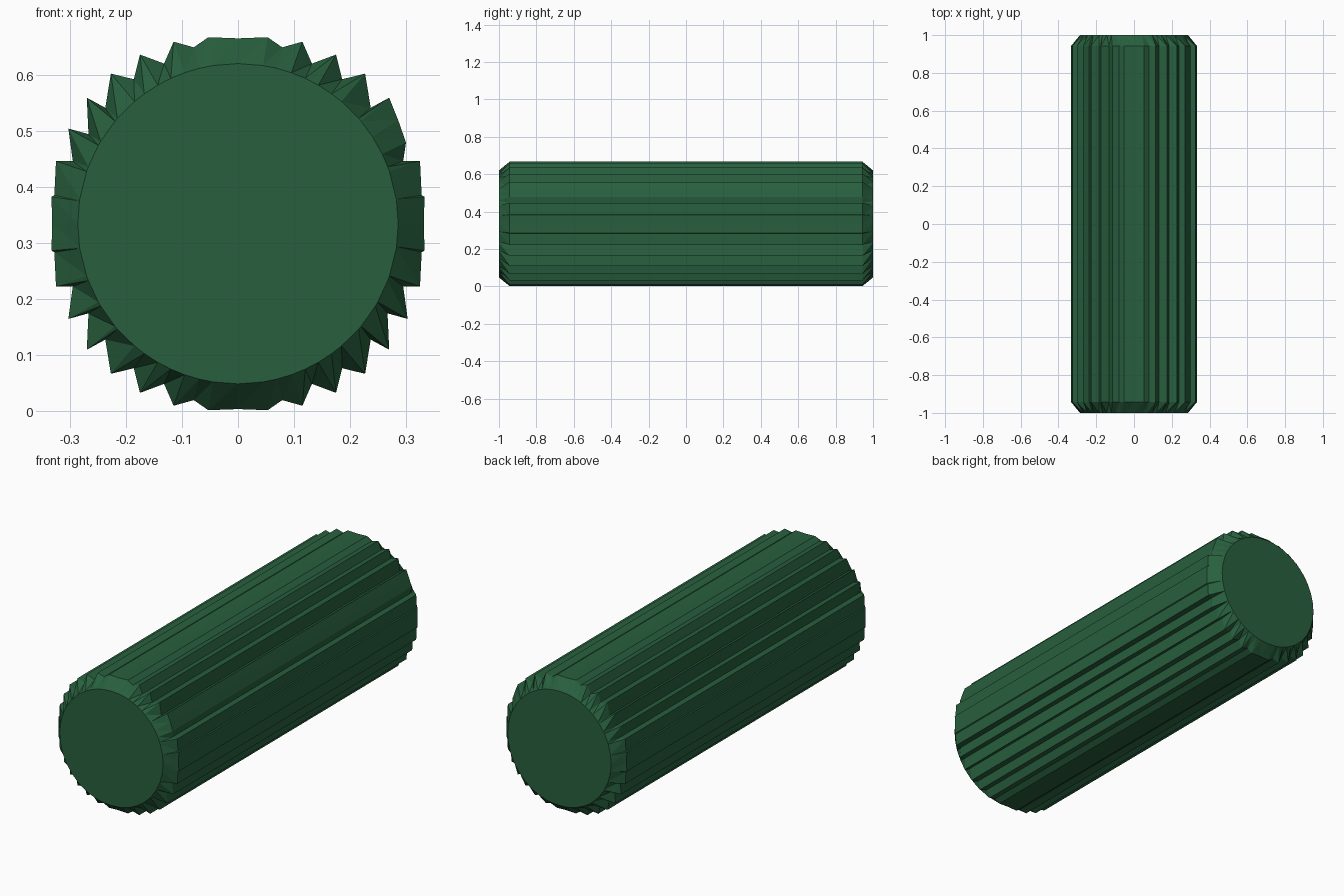
import bpy
import bmesh
import math
from mathutils import Vector

cube = bpy.data.objects.get("Cube")
if cube:
    bpy.data.objects.remove(cube, do_unlink=True)

CENTRE_Z = 0.334
HALF_LENGTH = 1.0
SHOULDER = 0.943
CAP_RADIUS = 0.286

# One quadrant of the toothed section, from top to side: tip, valley, tip...
QUADRANT = [
    (0.053, 0.333), (0.079, 0.315), (0.115, 0.325), (0.132, 0.286),
    (0.175, 0.302), (0.186, 0.258), (0.227, 0.268), (0.237, 0.207),
    (0.270, 0.225), (0.267, 0.160), (0.303, 0.170), (0.295, 0.112),
    (0.325, 0.112), (0.328, 0.051), (0.333, 0.048),
]


def section():
    """Mirror the quadrant into a closed ring, clockwise from the top."""
    worn = list(QUADRANT)
    worn[9], worn[10] = (0.286, 0.185), (0.300, 0.145)  # one blunt tooth
    lower = [(x, -z) for x, z in reversed(QUADRANT)]
    left_low = [(-x, -z) for x, z in QUADRANT]
    left_up = [(-x, z) for x, z in reversed(QUADRANT)]
    return ([(0, 0.331)] + worn + [(0.332, 0)] + lower
            + [(0, -0.331)] + left_low + [(-0.332, 0)] + left_up)


def add_ring(bm, points, y):
    return [bm.verts.new((x, y, CENTRE_Z + z)) for x, z in points]


def bridge(bm, a, b, triangles=False):
    n = len(a)
    for i in range(n):
        j = (i + 1) % n
        if triangles:
            bm.faces.new((a[i], a[j], b[i]))
            bm.faces.new((a[j], b[j], b[i]))
        else:
            bm.faces.new((a[i], a[j], b[j], b[i]))


# Toothed section and the round cap edge that follows its angles
teeth = section()
cap = [tuple(Vector(p).normalized() * CAP_RADIUS) for p in teeth]

bm = bmesh.new()
front_cap = add_ring(bm, cap, -HALF_LENGTH)
front_teeth = add_ring(bm, teeth, -SHOULDER)
back_teeth = add_ring(bm, teeth, SHOULDER)
back_cap = add_ring(bm, cap, HALF_LENGTH)

# Long ridges, bevelled shoulders and flat end caps
bridge(bm, front_teeth, back_teeth)
bridge(bm, front_teeth, front_cap, True)
bridge(bm, back_teeth, back_cap, True)
bm.faces.new(front_cap)
bm.faces.new(back_cap)
bmesh.ops.recalc_face_normals(bm, faces=bm.faces)

mesh = bpy.data.meshes.new("ridged_pin")
bm.to_mesh(mesh)
bm.free()
pin = bpy.data.objects.new("ridged_pin", mesh)
bpy.context.collection.objects.link(pin)

# Dark green finish
green = bpy.data.materials.new("dark_green")
green.use_nodes = True
colour = (0.021, 0.115, 0.048, 1.0)
green.diffuse_color = colour
for node in green.node_tree.nodes:
    if node.type == "BSDF_PRINCIPLED":
        node.inputs["Base Color"].default_value = colour
mesh.materials.append(green)
